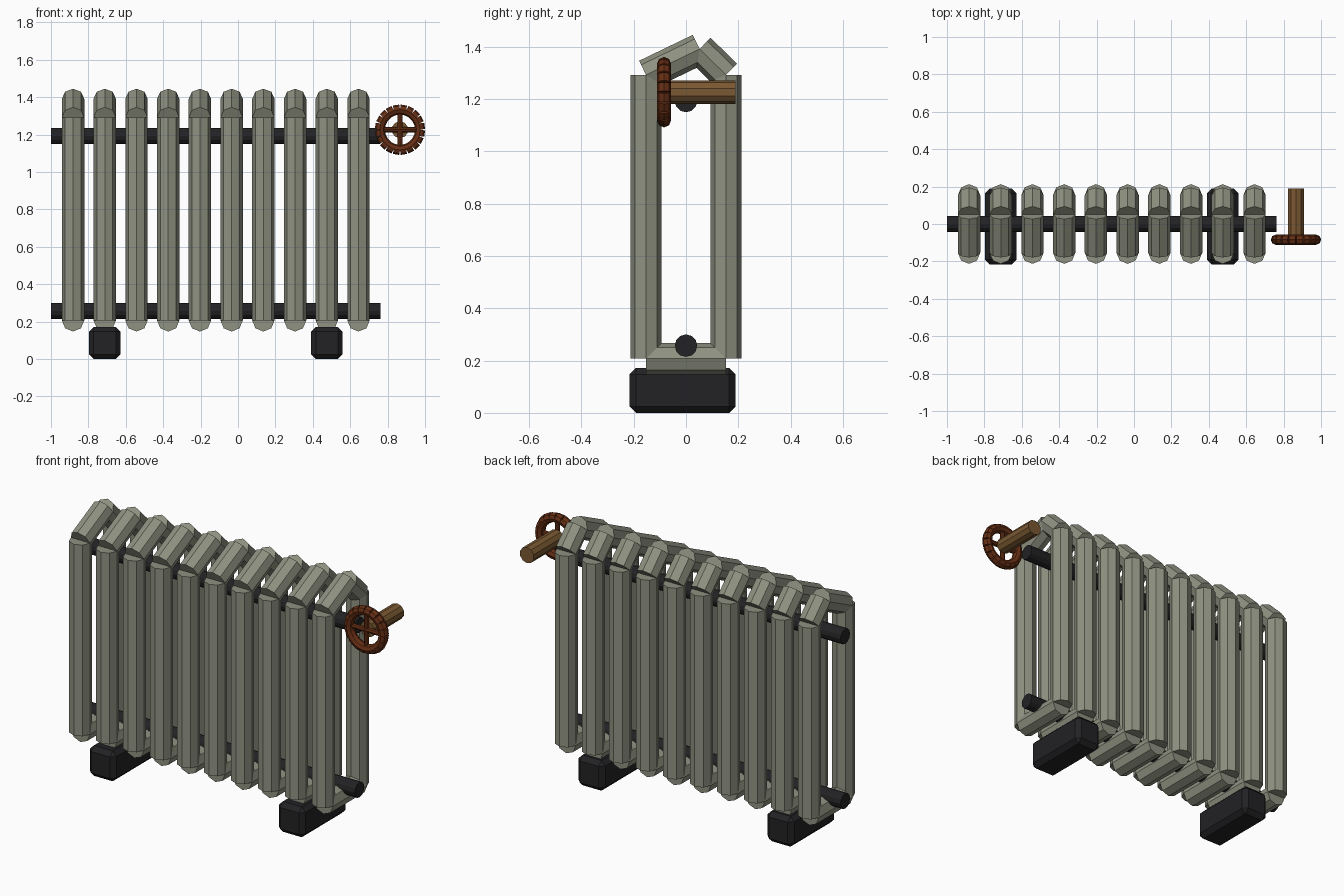
import bpy, bmesh, math
from mathutils import Vector, Matrix

if "Cube" in bpy.data.objects:
    bpy.data.objects.remove(bpy.data.objects["Cube"])


def material(name, rgb):
    m = bpy.data.materials.new(name)
    m.diffuse_color = (*rgb, 1)
    m.use_nodes = True
    m.node_tree.nodes["Principled BSDF"].inputs["Base Color"].default_value = m.diffuse_color
    return m


SAGE = material("sage enamel", (0.275, 0.287, 0.220))
BLACK = material("black iron", (0.016, 0.016, 0.018))
RUST = material("rust brown", (0.135, 0.028, 0.007))
BRASS = material("aged brass", (0.195, 0.098, 0.032))


def add_tube(bm, a, b, radius, sides):
    """Capped straight cylinder between two points."""
    a, b = Vector(a), Vector(b)
    d = b - a
    mat = Matrix.Translation((a + b) / 2) @ d.to_track_quat('Z', 'Y').to_matrix().to_4x4()
    bmesh.ops.create_cone(bm, cap_ends=True, segments=sides, radius1=radius,
                          radius2=radius, depth=d.length, matrix=mat)


def make(name, mat, tubes):
    bm = bmesh.new()
    for t in tubes:
        add_tube(bm, *t)
    me = bpy.data.meshes.new(name)
    bm.to_mesh(me)
    bm.free()
    me.materials.append(mat)
    ob = bpy.data.objects.new(name, me)
    bpy.context.collection.objects.link(ob)
    return ob


# Radiator sections: closed loop of straight octagonal tubes
LOOP = [(-0.153, 0.207), (-0.153, 1.292), (0.052, 1.391), (0.153, 1.292), (0.153, 0.207)]
XS = [-0.882 + i * 0.1696 for i in range(10)]
for i, x in enumerate(XS):
    pts = [(x, y, z) for y, z in LOOP]
    make(f"section_{i + 1}", SAGE,
         [(pts[k], pts[(k + 1) % 5], 0.06, 8) for k in range(5)])

# Horizontal feed pipes
for name, z in (("lower_pipe", 0.257), ("upper_pipe", 1.192)):
    make(name, BLACK, [((-1.0, 0, z), (0.763, 0, z), 0.043, 12)])

# Chamfered block feet under the second and ninth sections
for name, x in (("left_foot", XS[1]), ("right_foot", XS[8])):
    foot = make(name, BLACK, [])
    bm = bmesh.new()
    bmesh.ops.create_cube(bm, size=1, matrix=Matrix.Translation((x, -0.013, 0.086))
                          @ Matrix.Diagonal((0.168, 0.406, 0.172, 1)))
    bmesh.ops.bevel(bm, geom=bm.edges[:], offset=0.025, segments=1, affect='EDGES')
    bm.to_mesh(foot.data)
    bm.free()

# Valve: stem, segmented hand wheel rim and cross spokes
CX, CY, CZ = 0.866, -0.084, 1.226
make("valve_stem", BRASS, [((CX, -0.078, CZ), (CX, 0.19, CZ), 0.045, 10)])

N, R = 20, 0.108
rim = [(CX + R * math.cos(2 * math.pi * k / N), CY, CZ + R * math.sin(2 * math.pi * k / N))
       for k in range(N)]
make("valve_wheel_rim", RUST, [(rim[k], rim[(k + 1) % N], 0.027, 8) for k in range(N)])
make("valve_wheel_spokes", RUST,
     [((CX - R, CY, CZ), (CX + R, CY, CZ), 0.014, 8),
      ((CX, CY, CZ - R), (CX, CY, CZ + R), 0.014, 8)])
